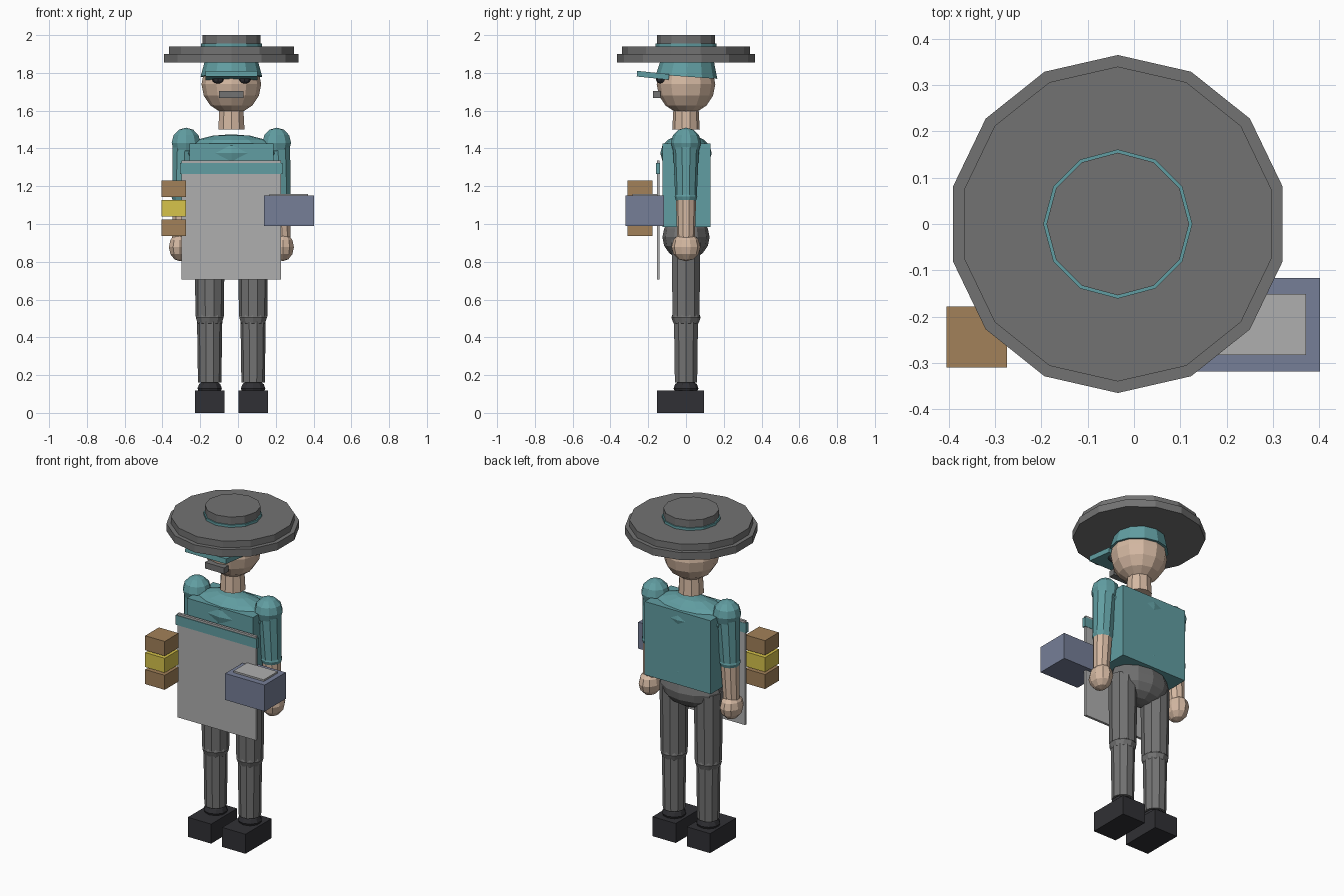
import bpy, bmesh, math
from mathutils import Matrix, Vector

if "Cube" in bpy.data.objects:
    bpy.data.objects.remove(bpy.data.objects["Cube"])

CX = -0.035  # body axis


def mat(name, rgb):
    m = bpy.data.materials.new(name)
    m.diffuse_color = (*rgb, 1)
    m.use_nodes = True
    m.node_tree.nodes["Principled BSDF"].inputs["Base Color"].default_value = m.diffuse_color
    return m


TEAL = mat("teal", (0.12, 0.34, 0.36))
SKIN = mat("skin", (0.66, 0.48, 0.36))
DARK = mat("charcoal", (0.17, 0.17, 0.17))
BLACK = mat("black", (0.03, 0.03, 0.035))
BROWN = mat("brown", (0.36, 0.22, 0.10))
YELLOW = mat("yellow", (0.68, 0.55, 0.07))
BLUE = mat("slate_blue", (0.18, 0.21, 0.31))
LIGHT = mat("light_grey", (0.43, 0.43, 0.43))


def finish(name, bm, material):
    me = bpy.data.meshes.new(name)
    bm.to_mesh(me)
    bm.free()
    me.materials.append(material)
    ob = bpy.data.objects.new(name, me)
    bpy.context.collection.objects.link(ob)
    return ob


def box(name, x, y, z, material):
    """Box from (min, max) ranges."""
    bm = bmesh.new()
    bmesh.ops.create_cube(bm, size=1)
    for v in bm.verts:
        v.co = [(r[0] + r[1]) / 2 + c * (r[1] - r[0]) for r, c in zip((x, y, z), v.co)]
    return finish(name, bm, material)


def ball(name, loc, r, material, seg=10, rings=6):
    bm = bmesh.new()
    bmesh.ops.create_uvsphere(bm, u_segments=seg, v_segments=rings, radius=1)
    bmesh.ops.transform(bm, matrix=Matrix.Translation(loc) @ Matrix.Diagonal((*r, 1)), verts=bm.verts)
    return finish(name, bm, material)


def limb(name, a, b, ra, rb, material, seg=10):
    """Tapered cylinder from a (radius ra) to b (radius rb)."""
    a, b = Vector(a), Vector(b)
    d = b - a
    bm = bmesh.new()
    bmesh.ops.create_cone(bm, cap_ends=True, segments=seg, radius1=ra, radius2=rb, depth=d.length)
    rot = Vector((0, 0, 1)).rotation_difference(d).to_matrix().to_4x4()
    bmesh.ops.transform(bm, matrix=Matrix.Translation((a + b) / 2) @ rot, verts=bm.verts)
    return finish(name, bm, material)


def disc(name, z0, z1, r, material, seg):
    return limb(name, (CX, 0, z0), (CX, 0, z1), r, r, material, seg)


# wide hat
disc("hat_brim_lower", 1.855, 1.90, 0.365, DARK, 14)
disc("hat_brim_upper", 1.90, 1.94, 0.34, DARK, 14)
disc("hat_band", 1.935, 1.955, 0.161, TEAL, 12)
disc("hat_crown", 1.945, 2.0, 0.154, DARK, 12)

# head, eyes, moustache, neck
ball("head", (CX, 0, 1.74), (0.158, 0.155, 0.158), SKIN, 12, 8)
for s, side in ((-1, "left"), (1, "right")):
    ball(f"eye_{side}", (CX + s * 0.07, -0.132, 1.767), (0.034, 0.028, 0.024), BLACK, 8, 6)
box("moustache", (-0.10, 0.03), (-0.175, -0.135), (1.668, 1.705), DARK)
limb("neck", (CX, 0, 1.50), (CX, 0, 1.62), 0.073, 0.066, SKIN)

# cap under the hat: tilted half sphere and visor
bm = bmesh.new()
bmesh.ops.create_uvsphere(bm, u_segments=12, v_segments=6, radius=0.163)
cut = bmesh.ops.bisect_plane(bm, geom=bm.verts[:] + bm.edges[:] + bm.faces[:], dist=1e-5,
                             plane_co=(0, 0, 0), plane_no=(0, 0, 1), clear_inner=True)
bmesh.ops.holes_fill(bm, edges=[e for e in bm.edges if e.is_boundary], sides=0)
cap = finish("cap", bm, TEAL)
cap.location = (CX, 0.003, 1.78)
cap.rotation_euler.x = math.radians(-4)
visor = box("cap_visor", (-0.137, 0.137), (-0.085, 0.085), (-0.015, 0.015), TEAL)
visor.location = (CX, -0.175, 1.787)
visor.rotation_euler.x = math.radians(-6)

# torso
box("shirt", (-0.256, 0.187), (-0.124, 0.129), (0.983, 1.427), TEAL)
ball("chest", (CX, 0, 1.375), (0.26, 0.136, 0.10), TEAL, 12, 8)
ball("belly", (CX, 0, 1.06), (0.18, 0.13, 0.14), TEAL, 12, 8)
ball("hips", (CX, 0, 0.93), (0.19, 0.125, 0.12), DARK, 12, 8)

# arms and legs
for s, side in ((-1, "left"), (1, "right")):
    def at(dx, z, y=0.0):
        return (CX + s * dx, y, z)
    ball(f"shoulder_{side}", at(0.24, 1.43), (0.08, 0.08, 0.08), TEAL)
    limb(f"upper_arm_{side}", at(0.245, 1.42), at(0.26, 1.14), 0.069, 0.057, TEAL)
    ball(f"elbow_{side}", at(0.26, 1.145), (0.06, 0.06, 0.05), TEAL)
    limb(f"forearm_{side}", at(0.26, 1.14), at(0.27, 0.90), 0.054, 0.046, SKIN)
    ball(f"hand_{side}", at(0.272, 0.878), (0.062, 0.077, 0.075), SKIN)

    limb(f"thigh_{side}", at(0.115, 0.93), at(0.115, 0.51), 0.08, 0.075, DARK)
    ball(f"knee_{side}", at(0.115, 0.505), (0.077, 0.077, 0.06), DARK)
    limb(f"shin_{side}", at(0.115, 0.50), at(0.115, 0.16), 0.067, 0.062, DARK)
    ball(f"ankle_{side}", at(0.115, 0.13), (0.068, 0.066, 0.045), BLACK)
    x = CX + s * 0.115
    box(f"shoe_{side}", (x - 0.078, x + 0.078), (-0.154, 0.095), (0, 0.118), BLACK)

# apron with band
box("apron", (-0.298, 0.228), (-0.154, -0.139), (0.705, 1.335), LIGHT)
box("apron_band", (-0.307, 0.236), (-0.158, -0.137), (1.265, 1.323), TEAL)

# stack of three blocks on one side
for i, (z0, z1, m) in enumerate(((0.937, 1.025, BROWN), (1.04, 1.128, YELLOW), (1.142, 1.23, BROWN))):
    box(f"stacked_block_{i + 1}", (-0.405, -0.274), (-0.31, -0.178), (z0, z1), m)

# container with a pale top on the other side
box("container", (0.137, 0.402), (-0.319, -0.117), (0.99, 1.15), BLUE)
box("container_top", (0.168, 0.371), (-0.283, -0.151), (1.14, 1.16), LIGHT)
